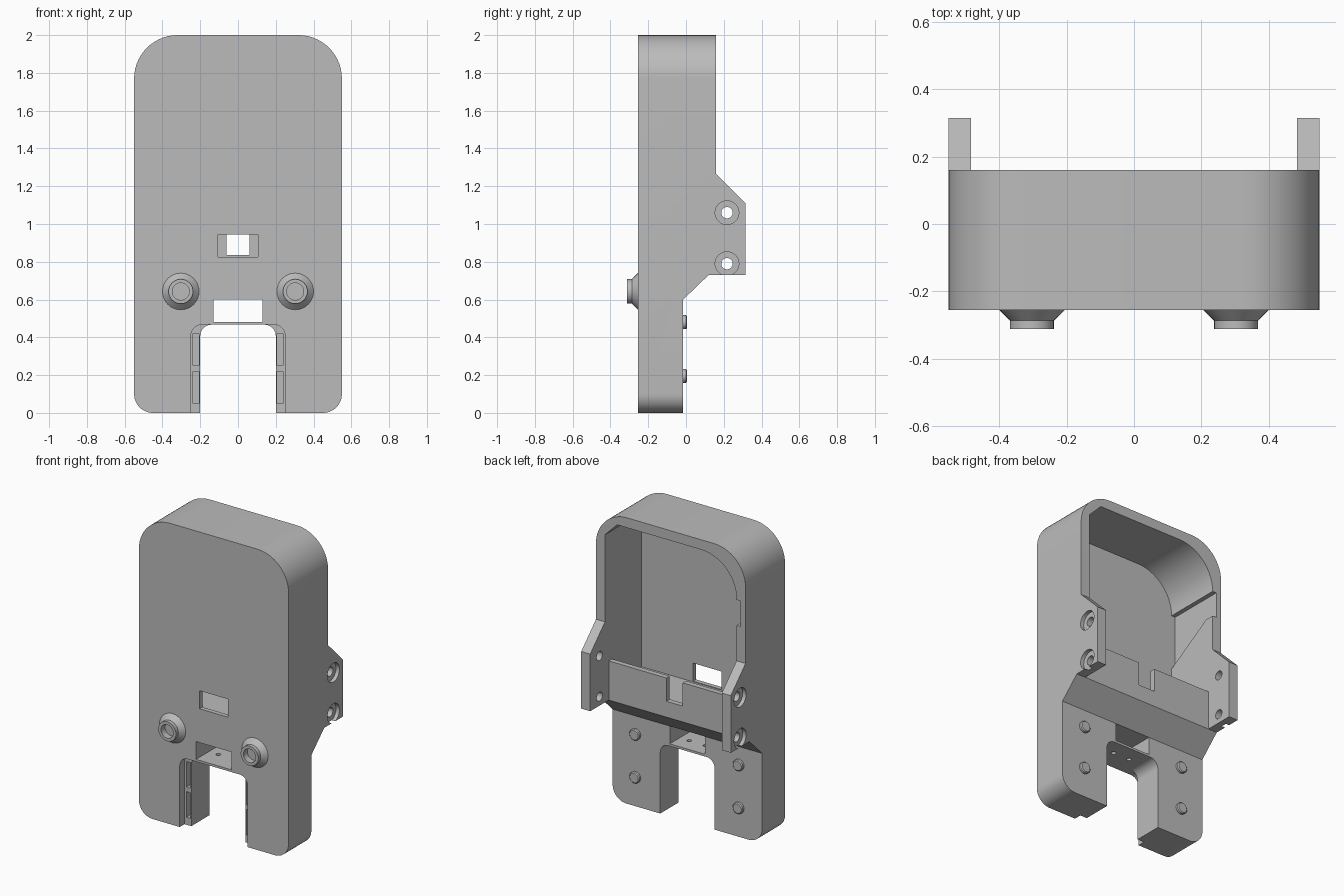
import bpy, bmesh, math
from mathutils import Vector

cube = bpy.data.objects.get("Cube")
if cube:
    bpy.data.objects.remove(cube, do_unlink=True)

grey = bpy.data.materials.new("plain_grey")
grey.use_nodes = True
grey.diffuse_color = (0.5, 0.5, 0.5, 1)
grey.node_tree.nodes["Principled BSDF"].inputs["Base Color"].default_value = (0.5, 0.5, 0.5, 1)


def add(name, bm):
    bmesh.ops.recalc_face_normals(bm, faces=bm.faces)
    mesh = bpy.data.meshes.new(name)
    bm.to_mesh(mesh)
    bm.free()
    mesh.materials.append(grey)
    ob = bpy.data.objects.new(name, mesh)
    bpy.context.collection.objects.link(ob)
    return ob


def prism(name, pts, axis, lo, hi, chamfer=0):
    """Extrude a 2D outline: (x, z) along y, or (y, z) along x."""
    place = {"y": lambda a, b, d: (a, d, b), "x": lambda a, b, d: (d, a, b)}[axis]
    bm = bmesh.new()
    front = [bm.verts.new(place(a, b, lo)) for a, b in pts]
    back = [bm.verts.new(place(a, b, hi)) for a, b in pts]
    face = bm.faces.new(front)
    bm.faces.new(back[::-1])
    for i in range(len(pts)):
        j = (i + 1) % len(pts)
        bm.faces.new((front[i], back[i], back[j], front[j]))
    if chamfer:
        bmesh.ops.bevel(bm, geom=list(face.edges), offset=chamfer, segments=1, affect="EDGES")
    return add(name, bm)


def box(name, x0, x1, y0, y1, z0, z1):
    return prism(name, [(x0, z0), (x1, z0), (x1, z1), (x0, z1)], "y", y0, y1)


def rounded(x0, x1, z0, z1, radii, segs=14):
    """Rectangle with radii for the corners (x0z0, x1z0, x1z1, x0z1)."""
    pts = []
    corners = [(x0, z0, 1, 1), (x1, z0, -1, 1), (x1, z1, -1, -1), (x0, z1, 1, -1)]
    for k, ((x, z, sx, sz), r) in enumerate(zip(corners, radii)):
        if r == 0:
            pts.append((x, z))
            continue
        for i in range(segs + 1):
            a = math.pi + (k + i / segs) * math.pi / 2
            pts.append((x + sx * r + r * math.cos(a), z + sz * r + r * math.sin(a)))
    return pts


def lathe(name, profile, centre, direction, segs=32):
    """Revolve (radius, distance) points about an axis through centre."""
    bm = bmesh.new()
    turn = Vector(direction).to_track_quat("Z", "Y")
    rings = [[bm.verts.new(Vector(centre) + turn @ Vector(
        (r * math.cos(math.tau * i / segs), r * math.sin(math.tau * i / segs), d)))
        for i in range(segs)] for r, d in profile]
    for a, b in zip(rings, rings[1:]):
        for i in range(segs):
            j = (i + 1) % segs
            bm.faces.new((a[i], a[j], b[j], b[i]))
    bm.faces.new(rings[0])
    bm.faces.new(rings[-1])
    return add(name, bm)


def combine(target, tool, operation="DIFFERENCE"):
    mod = target.modifiers.new("cut", "BOOLEAN")
    mod.object, mod.operation, mod.solver = tool, operation, "EXACT"
    bpy.context.view_layer.objects.active = target
    bpy.ops.object.modifier_apply(modifier=mod.name)
    bpy.data.objects.remove(tool, do_unlink=True)


# Body: rounded front outline trimmed by the stepped side profile
FRONT, RIM, LEG, EAR = -0.255, 0.16, -0.015, 0.315
body = prism("body", rounded(-0.55, 0.55, 0, 2, (0.1, 0.1, 0.23, 0.23)), "y", FRONT, 0.4, 0.012)
side = [(-0.3, -0.1), (LEG, -0.1), (LEG, 0.6), (0.12, 0.73), (EAR, 0.73), (EAR, 1.11),
        (RIM, 1.265), (RIM, 2.1), (-0.3, 2.1)]
combine(body, prism("side_trim", side, "x", -1, 1), "INTERSECT")

# Space between the ears, behind the cross lip
combine(body, box("ear_gap", -0.484, 0.484, 0.12, 0.5, 0.6, 1.5))

# Open cavity: one chamfered and one rounded upper corner
cavity = rounded(-0.484, 0.484, 0.82, 1.934, (0, 0, 0, 0.26))
cavity = [p for p in cavity if p != (0.484, 1.934)]
cavity[2:2] = [(0.484, 1.844), (0.394, 1.934)]
# The lip keeps the lower part of the back closed
combine(body, prism("cavity_cut", cavity, "y", -0.225, 0.085))
upper = [(x, max(z, 0.99)) for x, z in cavity]
combine(body, prism("back_opening", upper, "y", 0.05, 0.5))
combine(body, box("lip_notch", -0.06, 0.06, 0.05, 0.3, 0.835, 1.1))

# Relief slot in one side wall
slot = [(0.3, 1.67), (-0.225, 1.67), (-0.225, 1.3), (0.1, 1.5), (0.3, 1.5)]
combine(body, prism("slot_cut", slot, "x", -0.513, -0.45))

# Front window and the lower through opening
combine(body, box("window_cut", -0.105, 0.105, -0.4, -0.15, 0.825, 0.945))
combine(body, box("opening_cut", -0.13, 0.13, -0.4, 0.4, 0.482, 0.6))

# Bottom notch, wider at the front
combine(body, prism("notch_cut", rounded(-0.2, 0.2, -0.2, 0.467, (0, 0, 0.06, 0.06)), "y", -0.4, 0.4))
combine(body, prism("ledge_cut", rounded(-0.25, 0.25, -0.2, 0.467, (0, 0, 0.06, 0.06)), "y", -0.4, -0.205))

for s in (-1, 1):
    # Pockets in the notch ledges
    for z0, z1 in ((0.05, 0.22), (0.25, 0.42)):
        a, b = sorted((s * 0.207, s * 0.237))
        combine(body, box("pocket_cut", a, b, -0.3, -0.15, z0, z1))
    # Ear holes with outer counterbores
    for z in (0.79, 1.06):
        combine(body, lathe("ear_hole", [(0.03, -0.2), (0.03, 0.2)], (s * 0.52, 0.217, z), (s, 0, 0)))
        combine(body, lathe("counterbore", [(0.063, 0), (0.063, 0.1)], (s * 0.525, 0.217, z), (s, 0, 0)))
    # Small holes in the strip above the notch
    combine(body, lathe("strip_hole", [(0.015, -0.04), (0.015, 0.04)], (s * 0.06, -0.12, 0.475), (0, 0, 1), 16))

parts = [body]
for s, label in ((1, "left"), (-1, "right")):
    # Front nozzles with a blind bore
    parts.append(lathe(label + "_nozzle", [(0.097, -0.005), (0.097, 0), (0.065, 0.032), (0.065, 0.057),
                                           (0.045, 0.057), (0.045, 0.015)],
                       (s * 0.303, FRONT, 0.643), (0, -1, 0)))
    # Screw heads on the back of the legs
    for z, level in ((0.195, "lower"), (0.48, "upper")):
        parts.append(lathe(f"{label}_{level}_screw", [(0.037, -0.005), (0.037, 0.014), (0.031, 0.02)],
                           (s * 0.38, LEG, z), (0, 1, 0)))

# Smooth curves, sharp edges
bpy.ops.object.select_all(action="DESELECT")
for ob in parts:
    ob.select_set(True)
bpy.context.view_layer.objects.active = body
bpy.ops.object.shade_smooth_by_angle(angle=math.radians(25))
